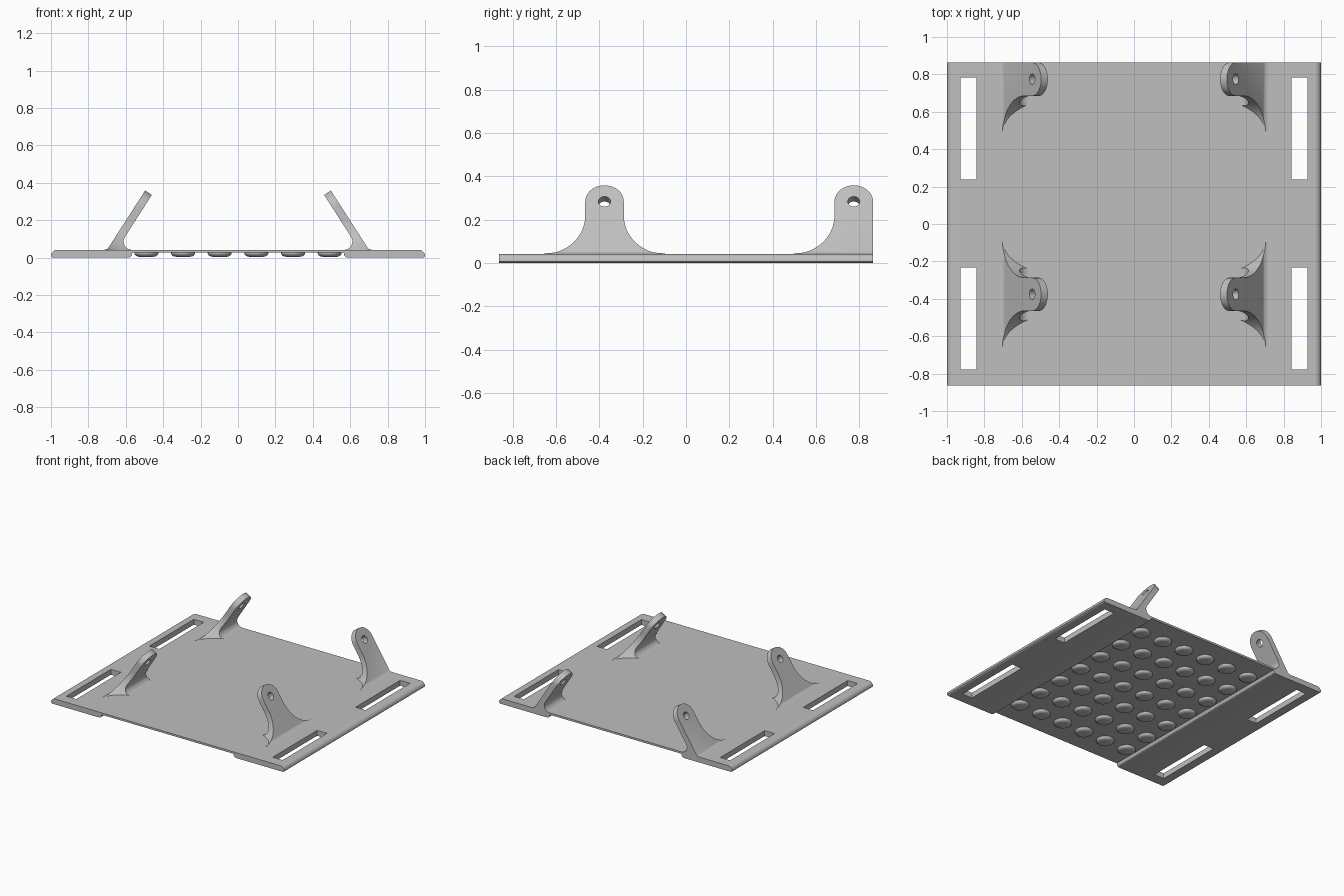
import bpy, bmesh, math
from mathutils import Vector

cube = bpy.data.objects.get("Cube")
if cube:
    bpy.data.objects.remove(cube, do_unlink=True)

grey = bpy.data.materials.new("plain grey")
grey.use_nodes = True
COLOR = (0.52, 0.52, 0.52, 1)
grey.diffuse_color = COLOR
grey.node_tree.nodes["Principled BSDF"].inputs["Base Color"].default_value = COLOR

HALF_Y = 0.863
TOP = 0.042


def add_prism(bm, ring, offset):
    """Extrude a closed ring of points along an offset vector."""
    face = bm.faces.new([bm.verts.new(p) for p in ring])
    out = bmesh.ops.extrude_face_region(bm, geom=[face])
    moved = [g for g in out["geom"] if isinstance(g, bmesh.types.BMVert)]
    bmesh.ops.translate(bm, verts=moved, vec=offset)


def make_object(name, bm):
    bmesh.ops.recalc_face_normals(bm, faces=bm.faces)
    mesh = bpy.data.meshes.new(name)
    bm.to_mesh(mesh)
    bm.free()
    mesh.materials.append(grey)
    obj = bpy.data.objects.new(name, mesh)
    bpy.context.collection.objects.link(obj)
    return obj


def activate(obj):
    bpy.ops.object.select_all(action='DESELECT')
    obj.select_set(True)
    bpy.context.view_layer.objects.active = obj


def prism(name, ring, offset):
    bm = bmesh.new()
    add_prism(bm, ring, Vector(offset))
    return make_object(name, bm)


def boolean(obj, cutter, operation):
    mod = obj.modifiers.new("cut", 'BOOLEAN')
    mod.operation, mod.solver, mod.object = operation, 'EXACT', cutter
    activate(obj)
    bpy.ops.object.modifier_apply(modifier=mod.name)
    bpy.data.objects.remove(cutter, do_unlink=True)


def smooth(obj):
    activate(obj)
    bpy.ops.object.shade_smooth_by_angle(angle=math.radians(30))


def arc(cx, cy, rx, ry, start, end, steps):
    angles = [math.radians(start + (end - start) * i / steps) for i in range(steps + 1)]
    return [(cx + rx * math.cos(a), cy + ry * math.sin(a)) for a in angles]


# Base plate: rounded outer edges, thin centre, thick side rails
half = [(0.565, 0.027), (0.568, 0.012), (0.575, 0.004), (0.588, 0), (0.99, 0), (1, 0.006)]
half += arc(0.966, 0.008, 0.034, 0.034, 0, 90, 8)
outline = half + [(-x, z) for x, z in reversed(half)]
plate = prism("base_plate", [(x, -HALF_Y, z) for x, z in outline], (0, 2 * HALF_Y, 0))

# Strap slots through the rails
bm = bmesh.new()
for side in (-1, 1):
    for y0, y1 in ((0.238, 0.783), (-0.778, -0.233)):
        x0, x1 = side * 0.842, side * 0.927
        add_prism(bm, [(x0, y0, -0.1), (x1, y0, -0.1), (x1, y1, -0.1), (x0, y1, -0.1)],
                  Vector((0, 0, 0.3)))
boolean(plate, make_object("slot_cutter", bm), 'DIFFERENCE')
smooth(plate)

# Leaning lugs: a section with a foot fillet, trimmed to a flared outline
SECTION = [(0.722, 0.03), (0.717, TOP), (0.705, 0.044), (0.695, 0.05),
           (0.486, 0.375), (0.45, 0.352), (0.604, 0.112), (0.610, 0.100),
           (0.612, 0.088), (0.610, 0.074), (0.604, 0.062), (0.594, 0.051),
           (0.583, 0.045), (0.570, TOP), (0.570, 0.03)]
TAB = 0.089      # half width of the upright tab
EYE = 0.287      # distance up the slope to the eye


def flare(wide):
    """One edge of the lug outline, from the foot up to the tab."""
    if not wide:
        return [(TAB, -0.06), (TAB, 0.2)]
    return [(0.279, -0.06)] + arc(0.279, 0.21, 0.19, 0.21, 270, 180, 16)


def make_lug(name, side, yc, wide_back):
    up = Vector((-0.5405 * side, 0, 0.8414))
    inward = Vector((-0.8414 * side, 0, -0.5405))
    foot = Vector((0.70 * side, yc, TOP))

    def place(t, s):
        return foot + Vector((0, t, 0)) + up * s - inward * 0.06

    lug = prism(name, [(x * side, yc - 0.4, z) for x, z in SECTION], (0, 0.8, 0))
    shape = flare(wide_back) + arc(0, EYE, TAB, TAB, 0, 180, 24)
    shape += [(-t, s) for t, s in reversed(flare(True))]
    trim = prism("lug_trim", [place(t, s) for t, s in shape], inward * 0.3)
    boolean(lug, trim, 'INTERSECT')
    hole = prism("eye_cutter", [place(t, s) for t, s in arc(0, EYE, 0.028, 0.028, 0, 345, 23)],
                 inward * 0.3)
    boolean(lug, hole, 'DIFFERENCE')
    smooth(lug)


for side, label in ((-1, "right"), (1, "left")):
    make_lug("front_lug_" + label, side, -0.376, True)
    make_lug("back_lug_" + label, side, HALF_Y - TAB, False)

# Rounded pads in a grid under the thin centre
PAD = [(0.064, 0.03), (0.064, 0.022), (0.060, 0.014), (0.052, 0.008), (0.040, 0.005), (0.02, 0.004)]
SIDES = 24
bm = bmesh.new()
for col in range(6):
    for row in range(7):
        cx, cy = (col - 2.5) * 0.196, (row - 3) * 0.222
        rings = []
        for r, z in PAD:
            ring = arc(cx, cy, r, r, 0, 360 - 360 / SIDES, SIDES - 1)
            rings.append([bm.verts.new((x, y, z)) for x, y in ring])
        for low, high in zip(rings, rings[1:]):
            for i in range(SIDES):
                j = (i + 1) % SIDES
                bm.faces.new((low[i], low[j], high[j], high[i]))
        bm.faces.new(rings[0])
        bm.faces.new(rings[-1])
smooth(make_object("underside_pads", bm))
